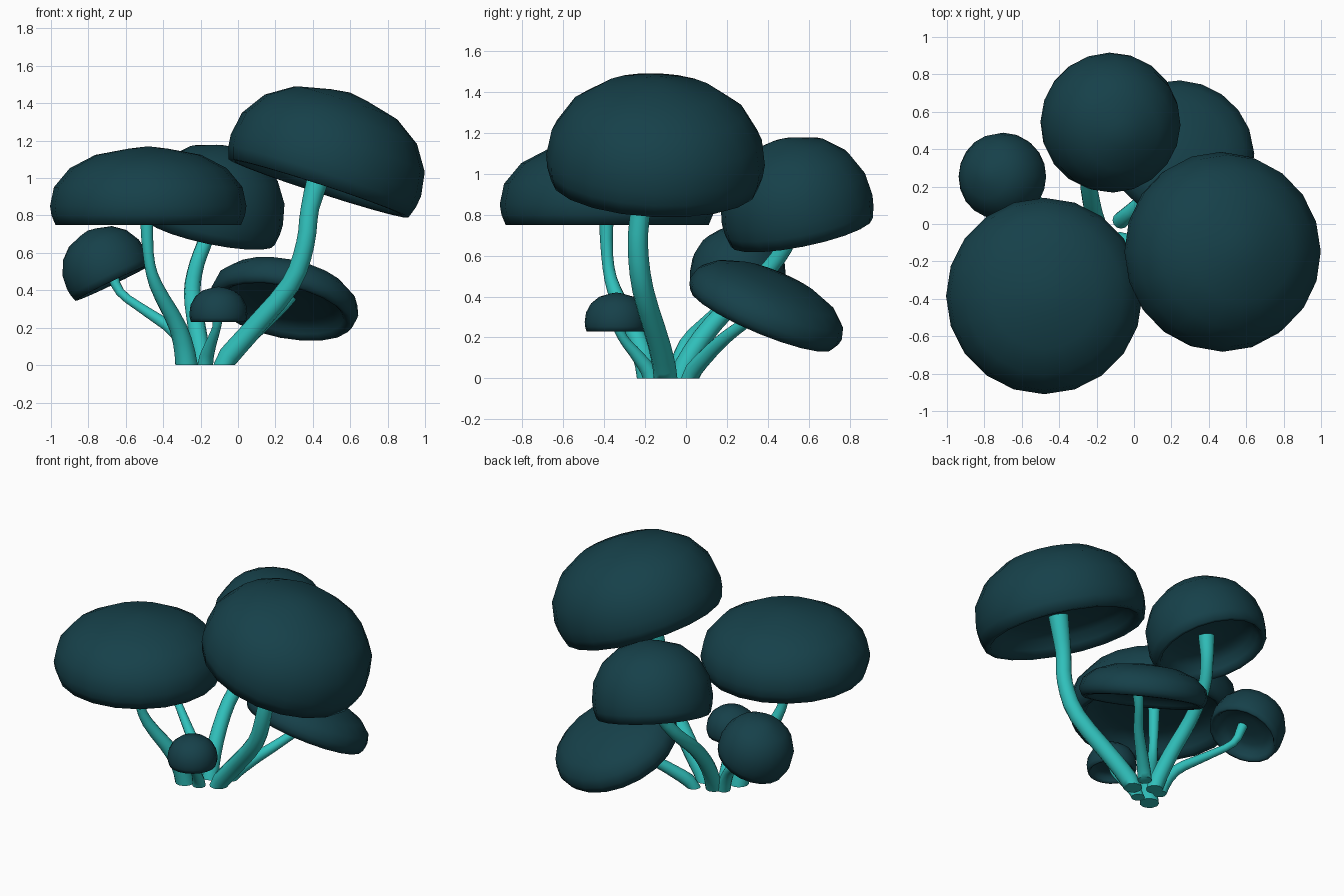
import bpy, bmesh
from math import sin, cos, tau, radians
from mathutils import Vector

if "Cube" in bpy.data.objects:
    bpy.data.objects.remove(bpy.data.objects["Cube"])


def material(name, colour):
    m = bpy.data.materials.new(name)
    m.diffuse_color = (*colour, 1)
    m.use_nodes = True
    m.node_tree.nodes["Principled BSDF"].inputs["Base Color"].default_value = m.diffuse_color
    return m


CAP = material("dark_teal", (0.008, 0.052, 0.068))
STEM = material("bright_teal", (0.03, 0.53, 0.5))

# cap cross-section (radius, height): crown, rounded rim, then the hollow underside
PROFILE = [(0.2, 0.97), (0.54, 0.89), (0.8, 0.72), (0.96, 0.48), (1, 0.24), (0.985, 0.12),
           (0.945, 0), (0.88, 0.0), (0.82, 0.07), (0.77, 0.17), (0.6, 0.24), (0.3, 0.27)]


def skin(name, rings, ends, mat, angle):
    """Join rings of points into a closed surface; ends are pole points or None for flat caps."""
    bm = bmesh.new()
    vs = [[bm.verts.new(p) for p in ring] for ring in rings]
    n = len(vs[0])
    for a, b in zip(vs, vs[1:]):
        for i in range(n):
            j = (i + 1) % n
            bm.faces.new((a[i], a[j], b[j], b[i]))
    for ring, pole in ((vs[0], ends[0]), (vs[-1], ends[1])):
        if pole is None:
            bm.faces.new(ring)
        else:
            c = bm.verts.new(pole)
            for i in range(n):
                bm.faces.new((c, ring[i], ring[(i + 1) % n]))
    bmesh.ops.recalc_face_normals(bm, faces=bm.faces)
    me = bpy.data.meshes.new(name)
    bm.to_mesh(me)
    bm.free()
    me.materials.append(mat)
    ob = bpy.data.objects.new(name, me)
    bpy.context.collection.objects.link(ob)
    bpy.ops.object.select_all(action='DESELECT')
    ob.select_set(True)
    bpy.context.view_layer.objects.active = ob
    bpy.ops.object.shade_smooth_by_angle(angle=radians(angle))
    return ob


def ring(centre, axis, r, n):
    q = Vector((0, 0, 1)).rotation_difference(axis)
    return [centre + q @ Vector((r * cos(tau * i / n), r * sin(tau * i / n), 0))
            for i in range(n)]


def cap(name, rim_centre, tilt, radius, height):
    axis = Vector((*tilt, 1)).normalized()
    c = Vector(rim_centre)
    rings = [ring(c + axis * h * height, axis, r * radius, 20) for r, h in PROFILE]
    skin(name, rings, (c + axis * height, c + axis * height * 0.27), CAP, 80)


def stem(name, path, r0, r1):
    p = [Vector(v) for v in path]
    p = [p[0] - Vector((0, 0, 0.2))] + p + [2 * p[-1] - p[-2]]
    pts = []
    # smooth the path through its points
    for a, b, c, d in zip(p, p[1:], p[2:], p[3:]):
        for t in (0, 1 / 3, 2 / 3):
            pts.append(0.5 * (2 * b + (c - a) * t + (2 * a - 5 * b + 4 * c - d) * t * t
                              + (3 * b - a - 3 * c + d) * t ** 3))
    pts.append(p[-2])
    rings, last = [], len(pts) - 1
    for i, v in enumerate(pts):
        axis = (pts[min(i + 1, last)] - pts[max(i - 1, 0)]).normalized()
        if i == 0:
            axis = Vector((0, 0, 1))
        flare = 1 + 0.3 * max(0, i - last + 3) / 3
        rings.append(ring(v, axis, (r0 + (r1 - r0) * min(1, 1.6 * i / last)) * flare, 12))
    skin(name, rings, (None, None), STEM, 50)


# name: cap (rim centre, tilt, radius, height), stem (path, base radius, top radius)
MUSHROOMS = {
    "tall_right": (((0.43, -0.155, 0.945), (0.325, 0.05), 0.535, 0.54),
                   ([(-0.075, -0.1, 0), (0.05, -0.13, 0.16), (0.28, -0.21, 0.43),
                     (0.36, -0.235, 0.65), (0.385, -0.22, 0.84), (0.45, -0.19, 1.07)], 0.058, 0.049)),
    "wide_left": (((-0.48, -0.385, 0.75), (0, 0), 0.525, 0.42),
                  ([(-0.275, -0.18, 0), (-0.32, -0.24, 0.2), (-0.44, -0.35, 0.43),
                    (-0.48, -0.385, 0.6), (-0.49, -0.39, 0.87)], 0.06, 0.029)),
    "tall_back": (((-0.15, 0.565, 0.715), (0.21, -0.2), 0.375, 0.475),
                  ([(-0.19, -0.03, 0), (-0.22, 0.08, 0.2), (-0.245, 0.25, 0.39),
                    (-0.22, 0.41, 0.54), (-0.17, 0.5, 0.68), (-0.14, 0.53, 0.83)], 0.052, 0.04)),
    "low_back_right": (((0.24, 0.37, 0.29), (0.21, 0.42), 0.4, 0.235),
                       ([(-0.07, 0.02, 0), (0.02, 0.1, 0.11), (0.13, 0.2, 0.205),
                         (0.22, 0.31, 0.29), (0.28, 0.37, 0.37)], 0.045, 0.029)),
    "small_left": (((-0.67, 0.25, 0.44), (-0.48, 0.05), 0.235, 0.31),
                   ([(-0.25, -0.05, 0), (-0.33, 0.0, 0.17), (-0.48, 0.1, 0.28),
                     (-0.63, 0.2, 0.39), (-0.68, 0.235, 0.52)], 0.042, 0.024)),
    "tiny_front": (((-0.105, -0.34, 0.23), (0, 0), 0.155, 0.19),
                   ([(-0.175, -0.17, 0), (-0.15, -0.23, 0.1), (-0.115, -0.31, 0.2),
                     (-0.105, -0.34, 0.29)], 0.042, 0.023)),
}
for name, (c, s) in MUSHROOMS.items():
    cap(name + "_cap", *c)
    stem(name + "_stem", *s)
